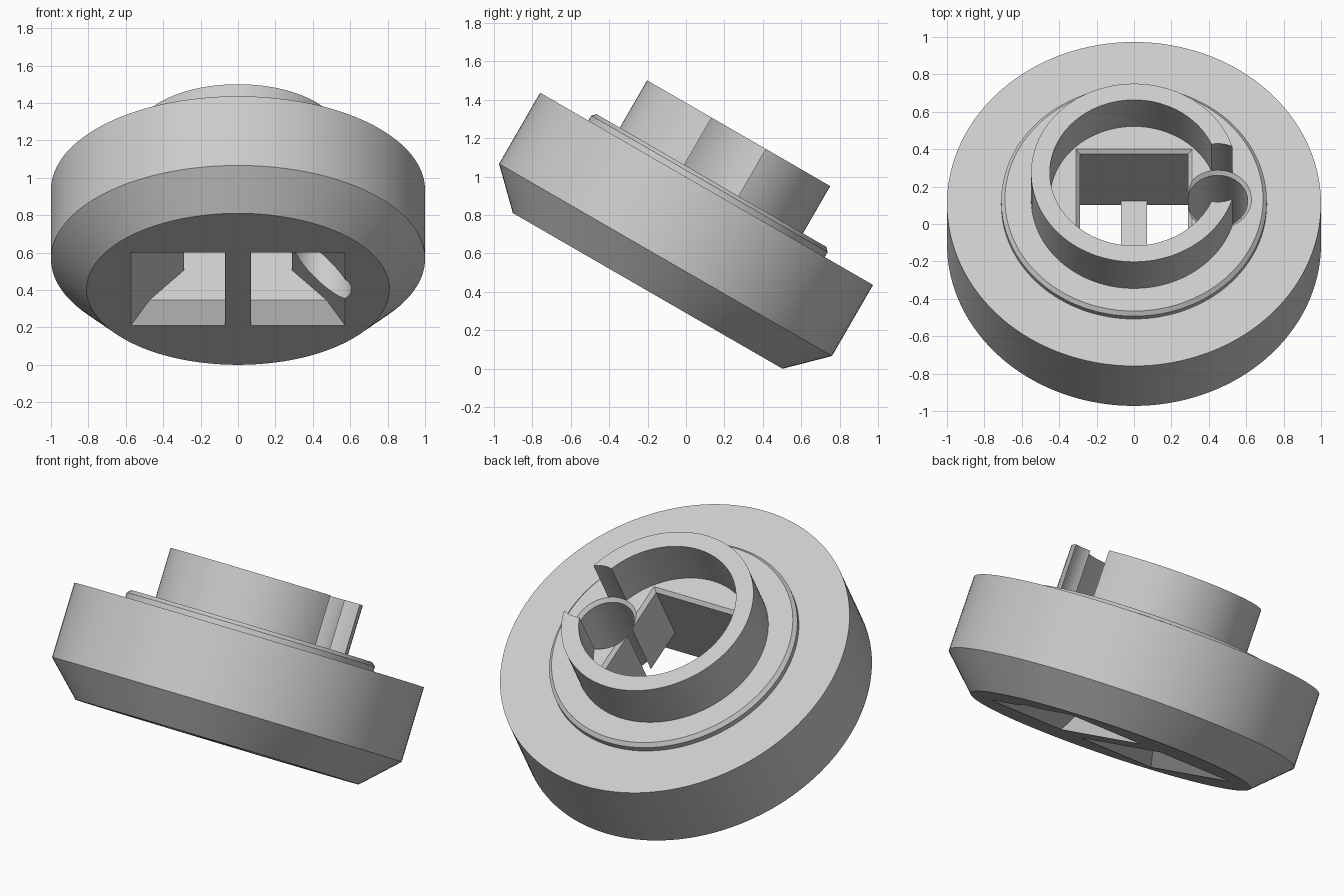
import bpy, bmesh, math
from mathutils import Matrix

cube = bpy.data.objects.get("Cube")
if cube:
    bpy.data.objects.remove(cube, do_unlink=True)

grey = bpy.data.materials.new("light_grey")
grey.use_nodes = True
colour = (0.6, 0.6, 0.6, 1)
grey.diffuse_color = colour
grey.node_tree.nodes["Principled BSDF"].inputs["Base Color"].default_value = colour

# The whole knob is tilted back from vertical
TILT = Matrix.Translation((0, 0.107, 0.936)) @ Matrix.Rotation(math.radians(-30), 4, 'X')


def loft(name, rings):
    """Closed solid skinned through rings of points with equal counts."""
    bm = bmesh.new()
    loops = [[bm.verts.new(p) for p in ring] for ring in rings]
    n = len(loops[0])
    for a, b in zip(loops, loops[1:]):
        for i in range(n):
            j = (i + 1) % n
            bm.faces.new((a[i], a[j], b[j], b[i]))
    bm.faces.new(loops[0])
    bm.faces.new(loops[-1])
    bmesh.ops.recalc_face_normals(bm, faces=bm.faces)
    mesh = bpy.data.meshes.new(name)
    bm.to_mesh(mesh)
    bm.free()
    mesh.materials.append(grey)
    obj = bpy.data.objects.new(name, mesh)
    bpy.context.collection.objects.link(obj)
    obj.matrix_world = TILT
    return obj


def turned(name, profile, centre=0, steps=128):
    """Solid of revolution from (radius, height) pairs."""
    angles = [math.tau * i / steps for i in range(steps)]
    return loft(name, [[(centre + r * math.cos(a), r * math.sin(a), h) for a in angles]
                       for r, h in profile])


def rectangular(name, sections):
    """Stack of rectangles from (half width, half depth, height)."""
    return loft(name, [[(-u, -v, h), (u, -v, h), (u, v, h), (-u, v, h)]
                       for u, v, h in sections])


# Bevelled disc with a low step and a raised hollow hub
body = turned("disc_and_hub", [
    (0.81, -0.613), (1, -0.427), (1, 0), (0.71, 0), (0.71, 0.03), (0.69, 0.05),
    (0.55, 0.05), (0.55, 0.334), (0.45, 0.334), (0.45, 0.05)])

# Square shaft flaring into a wide pocket underneath
shaft = rectangular("shaft_cutter", [
    (0.31, 0.31, 0.2), (0.31, 0.31, 0.05), (0.29, 0.29, 0.03), (0.29, 0.29, -0.33),
    (0.473, 0.29, -0.513), (0.61, 0.427, -0.65)])

# Round side hole that also notches the hub
side_hole = turned("side_hole_cutter", [
    (0.18, 0.5), (0.18, 0.05), (0.16, 0.03), (0.16, -0.7)], centre=0.448, steps=64)

bpy.context.view_layer.update()
bpy.context.view_layer.objects.active = body
for cutter in (shaft, side_hole):
    cutter.hide_render = True
    mod = body.modifiers.new(cutter.name, 'BOOLEAN')
    mod.operation = 'DIFFERENCE'
    mod.solver = 'EXACT'
    mod.object = cutter
    bpy.ops.object.modifier_apply(modifier=mod.name)
    bpy.data.objects.remove(cutter, do_unlink=True)

# Bar across the pocket, flush with the underside
rectangular("cross_bar", [
    (0.07, 0.39, -0.613), (0.07, 0.29, -0.513), (0.07, 0.29, -0.47)])

bpy.ops.object.select_all(action='DESELECT')
body.select_set(True)
bpy.ops.object.shade_smooth_by_angle(angle=math.radians(25))
